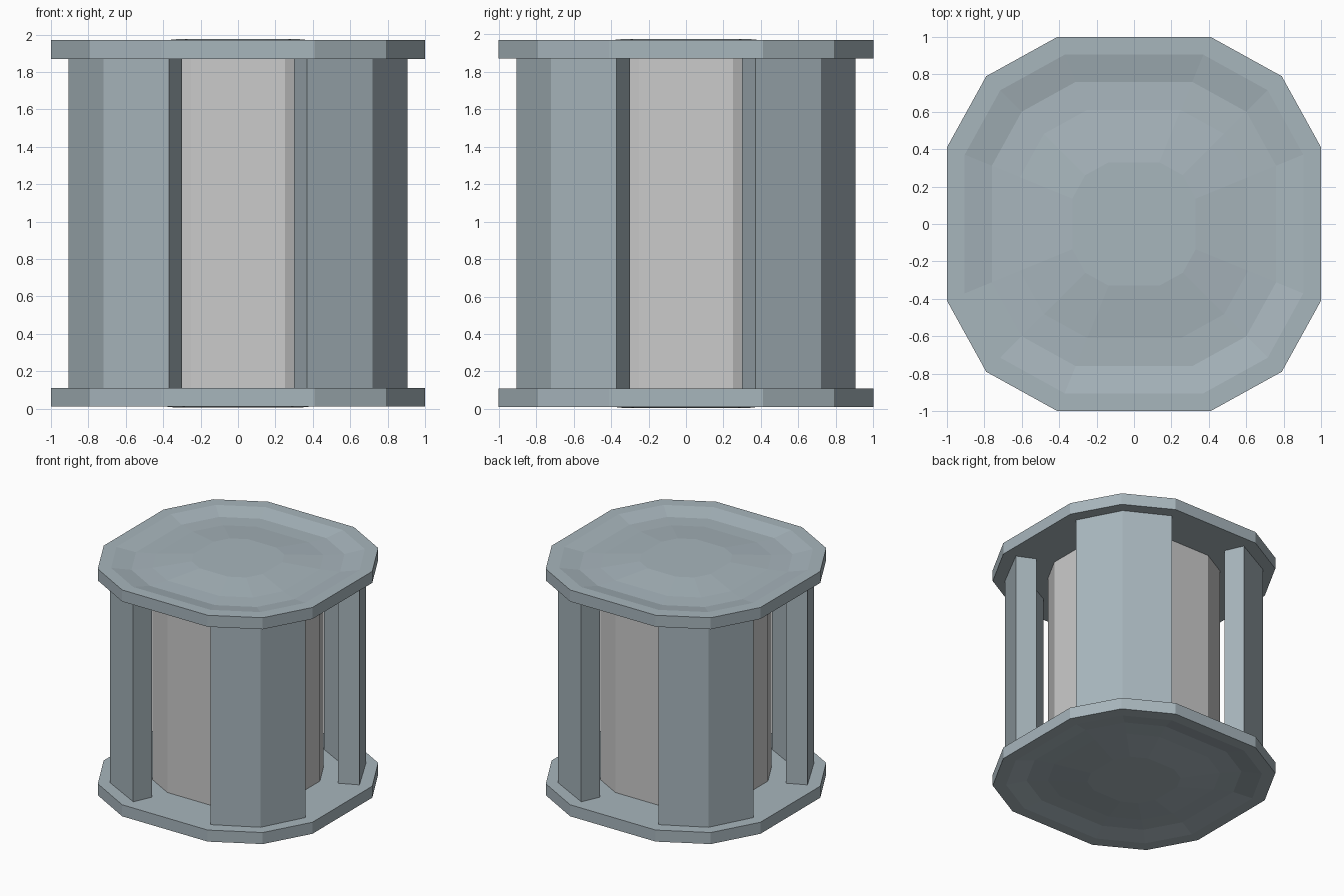
import bpy, bmesh

if "Cube" in bpy.data.objects:
    bpy.data.objects.remove(bpy.data.objects["Cube"])

steel = bpy.data.materials.new("blue_grey_steel")
steel.diffuse_color = (0.39, 0.465, 0.505, 1)
steel.use_nodes = True
steel.node_tree.nodes["Principled BSDF"].inputs["Base Color"].default_value = steel.diffuse_color


def twelve_gon(r, z):
    """Square-ish twelve-sided ring with flat sides at distance r."""
    q = [(1, -0.41), (1, 0.41), (0.79, 0.79)]
    pts = []
    for _ in range(4):
        pts += q
        q = [(-y, x) for x, y in q]
    return [(x * r, y * r, z) for x, y in pts]


def make_object(name, bm, mat=None):
    bmesh.ops.recalc_face_normals(bm, faces=bm.faces)
    me = bpy.data.meshes.new(name)
    bm.to_mesh(me)
    bm.free()
    ob = bpy.data.objects.new(name, me)
    bpy.context.collection.objects.link(ob)
    if mat:
        me.materials.append(mat)
    return ob


def stack(name, profile, mat=None):
    """Skin a list of (radius, height) rings and cap both ends."""
    bm = bmesh.new()
    rings = [[bm.verts.new(p) for p in twelve_gon(r, z)] for r, z in profile]
    for a, b in zip(rings, rings[1:]):
        for i in range(12):
            j = (i + 1) % 12
            bm.faces.new((a[i], a[j], b[j], b[i]))
    bm.faces.new(rings[0])
    bm.faces.new(rings[-1])
    return make_object(name, bm, mat)


# End plates: outer face has a rim, a shallow groove and a raised centre
plate = [(0.76, 0.11), (1.0, 0.11), (1.0, 0.01), (0.905, 0.01),
         (0.76, 0.04), (0.61, 0.035), (0.33, 0.005)]
stack("bottom_plate", plate, steel)
stack("top_plate", [(r, 1.98 - z) for r, z in plate], steel)

# Plain central core
stack("core", [(0.61, 0.09), (0.61, 1.89)])

# Four corner pillars, each an angled wall segment
section = [(0.905, 0.37), (0.72, 0.72), (0.37, 0.905),
           (0.3, 0.75), (0.595, 0.595), (0.75, 0.3)]
for k in range(4):
    bm = bmesh.new()
    low = [bm.verts.new((x, y, 0.10)) for x, y in section]
    high = [bm.verts.new((x, y, 1.88)) for x, y in section]
    for i in range(6):
        j = (i + 1) % 6
        bm.faces.new((low[i], low[j], high[j], high[i]))
    for ring in (low, high):
        bm.faces.new((ring[0], ring[1], ring[4], ring[5]))
        bm.faces.new((ring[1], ring[2], ring[3], ring[4]))
    make_object(f"corner_pillar_{k + 1}", bm, steel)
    section = [(-y, x) for x, y in section]
